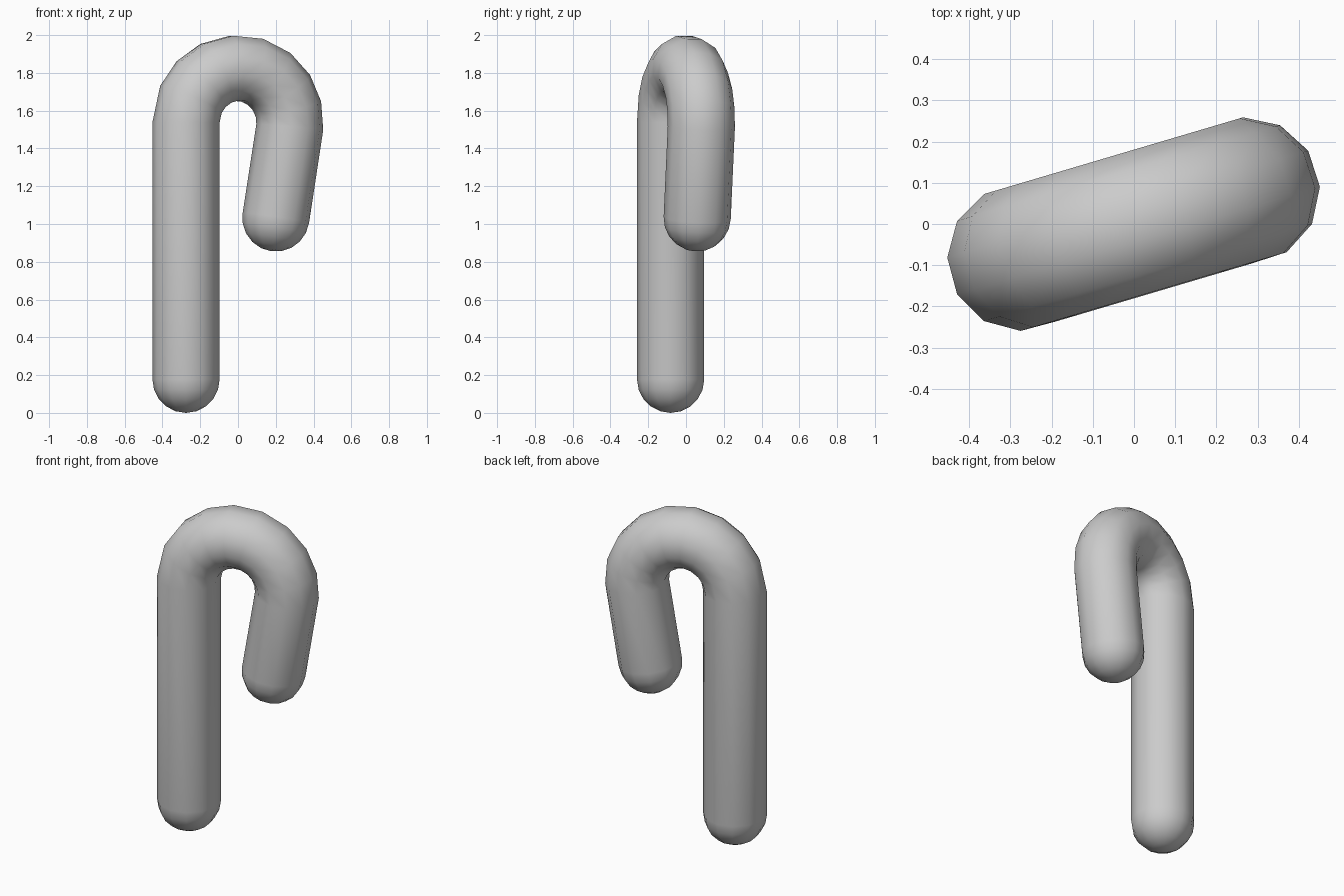
import bpy, bmesh
from math import sin, cos, pi, radians, atan2
from mathutils import Vector

if "Cube" in bpy.data.objects:
    bpy.data.objects.remove(bpy.data.objects["Cube"])

R, ARC, SIDES = 0.178, 0.287, 12      # tube radius, bend radius, sides
ARC_Z = 1.538
TURN = atan2(0.082, 0.277)            # the hook's plane is turned about z
ALONG = Vector((cos(TURN), sin(TURN), 0))
ACROSS = Vector((-sin(TURN), cos(TURN), 0))
UP = Vector((0, 0, 1))
BEND = [180, 155, 135, 115, 95, 74, 53, 33, 14, -5]
TIP_TILT = radians(-8.7)
CAP = [radians(d) for d in (72, 54, 36, 18)]


def point(s, z):
    return ALONG * s + UP * z


def radial(angle):
    return ALONG * cos(angle) + UP * sin(angle)


bm = bmesh.new()


def ring(centre, outward, radius):
    verts = []
    for i in range(SIDES):
        t = 2 * pi * i / SIDES + TURN
        verts.append(bm.verts.new(centre + (outward * cos(t) + ACROSS * sin(t)) * radius))
    return verts


rings = []
# rounded foot of the straight shaft
foot = point(-ARC, R)
for a in CAP:
    rings.append(ring(foot - UP * R * sin(a), radial(pi), R * cos(a)))
rings.append(ring(foot, radial(pi), R))

# bend at the top
for d in BEND:
    a = radians(d)
    rings.append(ring(UP * ARC_Z + radial(a) * ARC, radial(a), R))

# short leaning arm with rounded tip
tip = point(0.209, 1.032)
tip_dir = radial(TIP_TILT - pi / 2)
rings.append(ring(tip, radial(TIP_TILT), R))
for a in reversed(CAP):
    rings.append(ring(tip + tip_dir * R * sin(a), radial(TIP_TILT), R * cos(a)))

# skin between rings, closed by a pole at each end
for low, high in zip(rings, rings[1:]):
    for i in range(SIDES):
        j = (i + 1) % SIDES
        bm.faces.new((low[i], low[j], high[j], high[i]))
for end, pole_co in ((rings[0], foot - UP * R), (rings[-1], tip + tip_dir * R)):
    pole = bm.verts.new(pole_co)
    for i in range(SIDES):
        bm.faces.new((end[i], end[(i + 1) % SIDES], pole))
bmesh.ops.recalc_face_normals(bm, faces=bm.faces[:])
for f in bm.faces:
    f.smooth = True

mesh = bpy.data.meshes.new("hooked_cane")
bm.to_mesh(mesh)
bm.free()
bpy.context.collection.objects.link(bpy.data.objects.new("hooked_cane", mesh))
